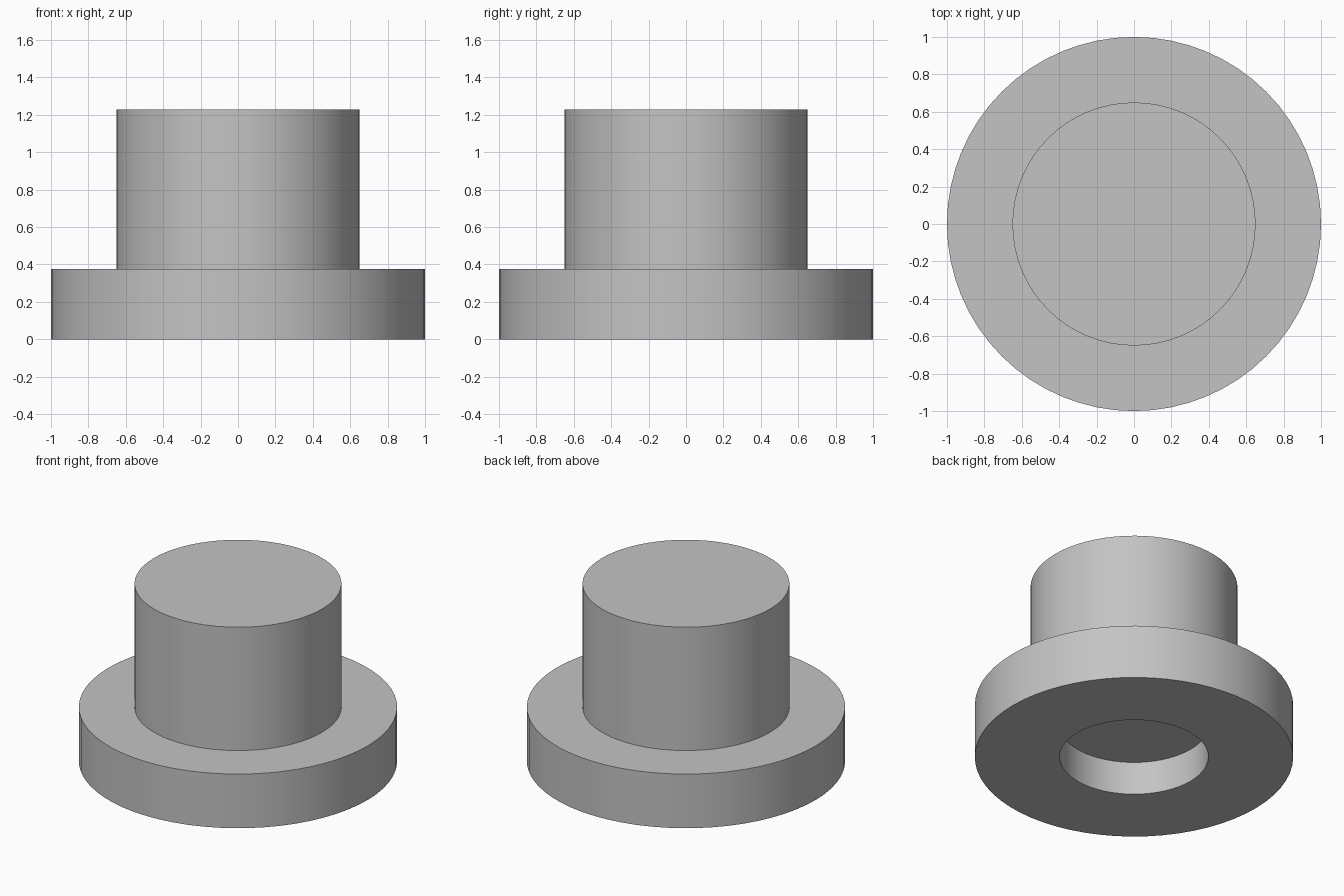
import bpy
import bmesh
from math import radians, tau
from mathutils import Vector

cube = bpy.data.objects.get("Cube")
if cube:
    bpy.data.objects.remove(cube, do_unlink=True)

# Dimensions
SIDES = 64
FLANGE_R, FLANGE_H = 1.0, 0.375
BOSS_R, TOTAL_H = 0.65, 1.23
BORE_R, BORE_DEPTH = 0.467, 0.23

# Grey material
grey = bpy.data.materials.new("plain_grey")
grey.use_nodes = True
colour = (0.55, 0.55, 0.55, 1)
grey.diffuse_color = colour
grey.node_tree.nodes["Principled BSDF"].inputs["Base Color"].default_value = colour


def revolve(name, profile):
    """Spin a (radius, height) profile around z into a closed solid."""
    bm = bmesh.new()
    verts = [bm.verts.new((r, 0, z)) for r, z in profile]
    edges = [bm.edges.new(pair) for pair in zip(verts, verts[1:])]
    bmesh.ops.spin(bm, geom=verts + edges, cent=Vector(), axis=(0, 0, 1),
                   angle=tau, steps=SIDES, use_merge=True)
    bmesh.ops.remove_doubles(bm, verts=bm.verts, dist=0.0001)
    # Close the boss top and the bore ceiling
    bmesh.ops.holes_fill(bm, edges=[e for e in bm.edges if e.is_boundary], sides=0)
    bmesh.ops.recalc_face_normals(bm, faces=bm.faces)
    mesh = bpy.data.meshes.new(name)
    bm.to_mesh(mesh)
    bm.free()
    mesh.materials.append(grey)
    obj = bpy.data.objects.new(name, mesh)
    bpy.context.collection.objects.link(obj)
    return obj


# Flanged plug: blind bore, flange, then solid boss
plug = revolve("flanged_plug", [
    (BORE_R, BORE_DEPTH), (BORE_R, 0),
    (FLANGE_R, 0), (FLANGE_R, FLANGE_H),
    (BOSS_R, FLANGE_H), (BOSS_R, TOTAL_H),
])

bpy.ops.object.select_all(action="DESELECT")
plug.select_set(True)
bpy.context.view_layer.objects.active = plug
bpy.ops.object.shade_smooth_by_angle(angle=radians(30))
